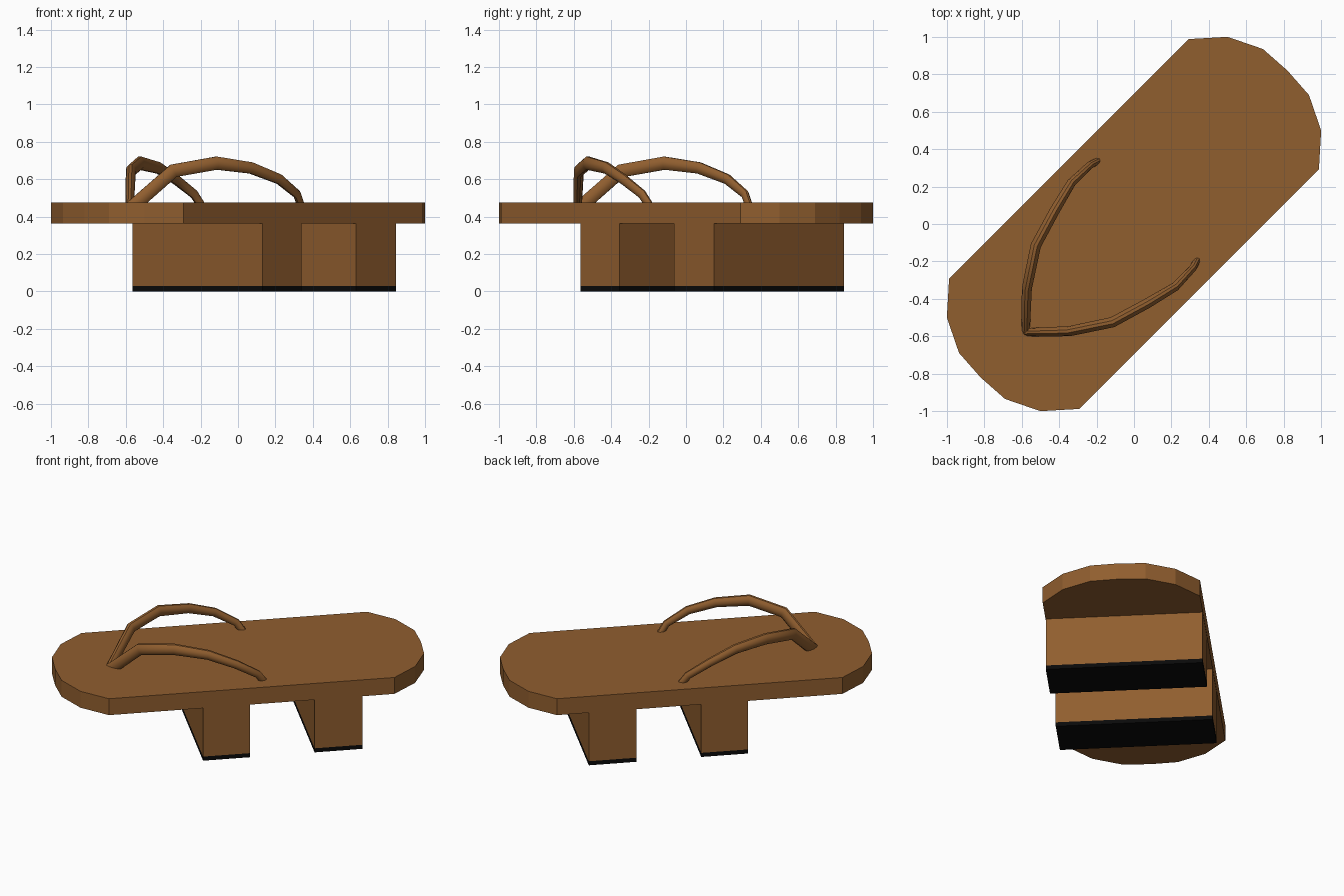
import bpy, bmesh, math
from mathutils import Vector

if "Cube" in bpy.data.objects:
    bpy.data.objects.remove(bpy.data.objects["Cube"])

R2 = math.sqrt(2)


def material(name, rgb):
    m = bpy.data.materials.new(name)
    m.diffuse_color = (*rgb, 1)
    m.use_nodes = True
    m.node_tree.nodes["Principled BSDF"].inputs["Base Color"].default_value = m.diffuse_color
    return m


wood = material("brown_wood", (0.28, 0.112, 0.028))
rubber = material("black_rubber", (0.003, 0.003, 0.003))


def finish(bm, name, mat):
    # Parts are built lengthwise along local x, then turned onto the diagonal
    bmesh.ops.recalc_face_normals(bm, faces=bm.faces)
    me = bpy.data.meshes.new(name)
    bm.to_mesh(me)
    bm.free()
    me.materials.append(mat)
    ob = bpy.data.objects.new(name, me)
    ob.rotation_euler.z = math.radians(45)
    bpy.context.collection.objects.link(ob)
    return ob


def prism(name, outline, z0, z1, mat):
    bm = bmesh.new()
    face = bm.faces.new([bm.verts.new((x, y, z0)) for x, y in outline])
    up = bmesh.ops.extrude_face_region(bm, geom=[face])["geom"]
    bmesh.ops.translate(bm, vec=(0, 0, z1 - z0),
                        verts=[g for g in up if isinstance(g, bmesh.types.BMVert)])
    return finish(bm, name, mat)


# Sole: straight sides with faceted round ends
end = [(0.905, -0.493), (1.061, -0.354), (1.149, -0.174), (1.16, 0),
       (1.149, 0.174), (1.061, 0.354), (0.905, 0.493)]
prism("sole", end + [(-x, -y) for x, y in end], 0.363, 0.476, wood)

# Two cross blocks with rubber pads underneath
for label, x0, x1 in (("front", -0.308, -0.01), ("rear", 0.399, 0.703)):
    w = 0.4915
    rect = [(x0, -w), (x1, -w), (x1, w), (x0, w)]
    prism(label + "_block", rect, 0.028, 0.37, wood)
    prism(label + "_pad", rect, 0, 0.028, rubber)

# Strap: tapered oval tube; world x, y, z, half width, half height
path = [(-0.59, -0.58, 0.43, 0.022, 0.038),
        (-0.345, -0.573, 0.645, 0.027, 0.038),
        (-0.115, -0.525, 0.686, 0.028, 0.037),
        (0.07, -0.425, 0.66, 0.027, 0.032),
        (0.22, -0.335, 0.60, 0.024, 0.028),
        (0.315, -0.235, 0.52, 0.02, 0.025),
        (0.34, -0.19, 0.45, 0.018, 0.023)]
pts = [Vector(((x + y) / R2, (y - x) / R2, z)) for x, y, z, _, _ in path]
bm = bmesh.new()
rings, sides = [], 10
for i, p in enumerate(pts):
    before = (p - pts[i - 1]).normalized() if i else Vector()
    after = (pts[i + 1] - p).normalized() if i < len(pts) - 1 else Vector()
    t = (before + after).normalized()
    across = t.cross(Vector((0, 0, 1))).normalized()
    up = across.cross(t)
    a, b = path[i][3:]
    rings.append([bm.verts.new(p + across * a * math.cos(k * math.tau / sides)
                               + up * b * math.sin(k * math.tau / sides))
                  for k in range(sides)])
for r, s in zip(rings, rings[1:]):
    for k in range(sides):
        j = (k + 1) % sides
        bm.faces.new((r[k], r[j], s[j], s[k]))
bm.faces.new(rings[0])
bm.faces.new(rings[-1])
strap = finish(bm, "strap", wood)

# Smooth the tube and mirror it across the sole's centre line
bpy.context.view_layer.objects.active = strap
strap.select_set(True)
bpy.ops.object.shade_smooth_by_angle(angle=math.radians(40))
mirror = strap.modifiers.new("mirror", "MIRROR")
mirror.use_axis = (False, True, False)
mirror.use_mirror_merge = False
